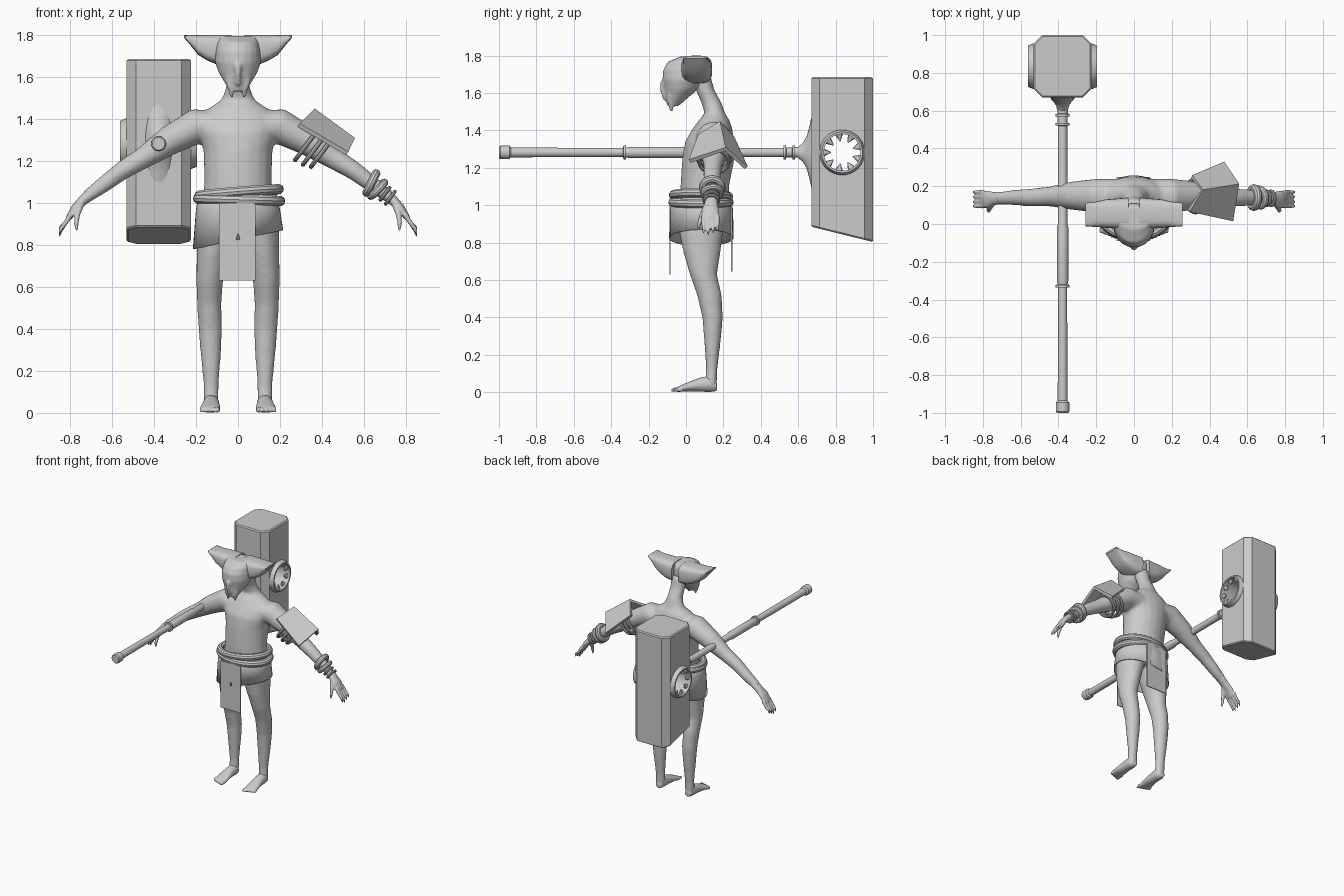
import bpy, bmesh, math
from mathutils import Vector, Matrix

cube = bpy.data.objects.get("Cube")
if cube:
    bpy.data.objects.remove(cube, do_unlink=True)

grey = bpy.data.materials.new("plain grey")
grey.use_nodes = True
GREY = (0.6, 0.6, 0.6, 1)
grey.diffuse_color = GREY
grey.node_tree.nodes["Principled BSDF"].inputs["Base Color"].default_value = GREY
X, Y, Z = Vector((1, 0, 0)), Vector((0, 1, 0)), Vector((0, 0, 1))


def finish(name, bm, smooth=True):
    bmesh.ops.remove_doubles(bm, verts=bm.verts, dist=0.0001)
    bmesh.ops.recalc_face_normals(bm, faces=bm.faces)
    mesh = bpy.data.meshes.new(name)
    bm.to_mesh(mesh)
    bm.free()
    mesh.materials.append(grey)
    ob = bpy.data.objects.new(name, mesh)
    bpy.context.collection.objects.link(ob)
    if smooth:
        bpy.ops.object.select_all(action='DESELECT')
        ob.select_set(True)
        bpy.context.view_layer.objects.active = ob
        bpy.ops.object.shade_smooth_by_angle(angle=math.radians(35))
    return ob


def loft(bm, sections, ref=X, axis=None, n=20, power=1.0, cap=True):
    """Skin oval sections (x, y, z, radius along ref, other radius)."""
    pts = [Vector(s[:3]) for s in sections]
    rings = []
    for i, s in enumerate(sections):
        t = axis or (pts[min(i + 1, len(pts) - 1)] - pts[max(i - 1, 0)]).normalized()
        a = (ref - t * t.dot(ref)).normalized()
        b = t.cross(a)
        ring = []
        for k in range(n):
            ang = math.tau * k / n
            c, d = math.cos(ang), math.sin(ang)
            c, d = (math.copysign(abs(v) ** power, v) for v in (c, d))
            ring.append(bm.verts.new(pts[i] + a * c * s[3] + b * d * s[4]))
        rings.append(ring)
    for r, q in zip(rings, rings[1:]):
        for k in range(n):
            bm.faces.new((r[k], r[(k + 1) % n], q[(k + 1) % n], q[k]))
    if cap:
        bm.faces.new(rings[0][::-1])
        bm.faces.new(rings[-1])


def torus(bm, center, axis, ra, rb, minor, ref=Y, n=40, m=10):
    """Oval ring around an axis."""
    axis = Vector(axis).normalized()
    a = (ref - axis * axis.dot(ref)).normalized()
    b = axis.cross(a)
    grid = []
    for i in range(n):
        t = math.tau * i / n
        out = a * math.cos(t) + b * math.sin(t)
        mid = Vector(center) + a * ra * math.cos(t) + b * rb * math.sin(t)
        grid.append([bm.verts.new(mid + out * minor * math.cos(math.tau * j / m)
                                  + axis * minor * math.sin(math.tau * j / m)) for j in range(m)])
    for i in range(n):
        for j in range(m):
            k, l = (i + 1) % n, (j + 1) % m
            bm.faces.new((grid[i][j], grid[k][j], grid[k][l], grid[i][l]))


def box(bm, size, center):
    mat = Matrix.Translation(center) @ Matrix.Diagonal((*size, 1))
    return bmesh.ops.create_cube(bm, size=1, matrix=mat)["verts"]


def melt(ob, voxel, passes):
    """Fuse overlapping volumes into one soft skin."""
    rem = ob.modifiers.new("fuse", 'REMESH')
    rem.mode, rem.voxel_size, rem.use_smooth_shade = 'VOXEL', voxel, True
    sm = ob.modifiers.new("soften", 'SMOOTH')
    sm.factor, sm.iterations = 0.5, passes


# Body: torso, neck, arms and legs
bm = bmesh.new()
loft(bm, [(0, .09, .9, .17, .12), (0, .1, 1.0, .17, .13), (0, .1, 1.1, .16, .13),
          (0, .12, 1.25, .165, .14), (0, .125, 1.34, .19, .13), (0, .14, 1.4, .19, .11),
          (0, .15, 1.45, .14, .085), (0, .155, 1.49, .08, .055), (0, .135, 1.55, .056, .054),
          (0, .1, 1.62, .056, .05), (0, .08, 1.7, .06, .05)], axis=Z)
for s in (-1, 1):
    loft(bm, [(s * .06, .14, 1.365, .1, .07), (s * .2, .15, 1.365, .09, .085),
              (s * .33, .15, 1.295, .075, .07), (s * .45, .145, 1.215, .052, .052),
              (s * .55, .14, 1.155, .047, .045), (s * .65, .14, 1.08, .04, .038),
              (s * .72, .135, 1.03, .033, .03)], ref=Y)
    loft(bm, [(s * .09, .08, .97, .08, .11), (s * .105, .08, .87, .092, .12),
              (s * .122, .085, .75, .075, .1), (s * .135, .093, .63, .064, .073),
              (s * .137, .125, .52, .058, .066), (s * .132, .142, .4, .056, .055),
              (s * .13, .142, .3, .05, .047), (s * .128, .138, .13, .036, .031),
              (s * .128, .132, .02, .036, .033)], axis=Z)
finish_body = finish("body", bm)
melt(finish_body, .012, 6)

# Feet with toes
for s, side in ((-1, "right"), (1, "left")):
    bm = bmesh.new()
    loft(bm, [(s * .128, .165, .03, .022, .024), (s * .128, .13, .045, .038, .044),
              (s * .129, .07, .04, .04, .037), (s * .132, .0, .026, .048, .023),
              (s * .134, -.04, .017, .05, .015)], axis=Y)
    for k in range(5):
        x = s * (.096 + .019 * k)
        loft(bm, [(x, -.02, .015, .011, .012), (x, -.06 + .004 * k, .014, .011, .013),
                  (x, -.08 + .008 * k, .01, .006, .008)], axis=Y, n=10)
    melt(finish(side + "_foot", bm), .006, 2)

# Hands with four fingers and a thumb
for s, side in ((-1, "right"), (1, "left")):
    bm = bmesh.new()
    loft(bm, [(s * .69, .138, 1.05, .034, .03), (s * .735, .135, 1.015, .034, .025),
              (s * .775, .13, .975, .046, .02), (s * .805, .13, .93, .044, .015)], ref=Y)
    for k in range(4):
        y, drop = .094 + .025 * k, .01 * abs(k - 1)
        loft(bm, [(s * .795, y, .945, .012, .013), (s * .825, y, .9, .011, .011),
                  (s * .845, y, .865 + drop, .009, .009), (s * .852, y, .838 + drop, .004, .004)],
             ref=Y, n=10)
    loft(bm, [(s * .745, .115, 1.0, .018, .016), (s * .765, .085, .945, .014, .014),
              (s * .77, .07, .9, .011, .011), (s * .768, .066, .865, .005, .005)], ref=Y, n=10)
    melt(finish(side + "_hand", bm), .006, 2)

# Head: tapering skull, brow ridge and two jaw points
bm = bmesh.new()
loft(bm, [(0, .03, 1.795, .09, .06), (0, .005, 1.765, .1, .105), (0, -.005, 1.72, .108, .118),
          (0, -.01, 1.67, .11, .115), (0, -.025, 1.62, .092, .09), (0, -.052, 1.57, .062, .058),
          (0, -.07, 1.53, .036, .03)], axis=Z)
loft(bm, [(0, -.11, 1.685, .014, .01), (0, -.122, 1.655, .019, .016), (0, -.122, 1.61, .014, .016),
          (0, -.108, 1.56, .012, .014)], axis=Z, n=12)
for s in (-1, 1):
    loft(bm, [(s * .045, -.07, 1.59, .02, .03), (s * .036, -.08, 1.55, .015, .02),
              (s * .028, -.078, 1.5, .005, .008)], axis=Z, n=12)
melt(finish("head", bm), .008, 3)

# Broad flat-topped ears, scooped out at the front
bm = bmesh.new()
for s in (-1, 1):
    loft(bm, [(s * .03, .055, 1.725, .085, .075), (s * .09, .055, 1.727, .08, .073),
              (s * .15, .055, 1.74, .075, .06), (s * .19, .052, 1.752, .068, .047),
              (s * .23, .05, 1.777, .064, .022), (s * .256, .05, 1.792, .062, .007)],
         ref=Y, axis=X, n=24, power=.6)
finish("ears", bm)

# Skirt with an uneven hem, and hanging flaps
bm = bmesh.new()
N = 48
rows = []
for k in range(N):
    a = math.tau * k / N
    hem = .825 + .045 * math.cos(a)
    rows.append([bm.verts.new((r * math.cos(a), .082 + q * math.sin(a), z))
                 for r, q, z in ((.185, .16, 1.04), (.2, .17, .97), (.215, .172, hem))])
for p, q in zip(rows, rows[1:] + rows[:1]):
    for j in (0, 1):
        bm.faces.new((p[j], q[j], q[j + 1], p[j + 1]))
skirt = finish("skirt", bm)
skirt.modifiers.new("cloth", 'SOLIDIFY').thickness = .006
for name, y, low in (("front_flap", -.086, .63), ("back_flap", .245, .645)):
    bm = bmesh.new()
    box(bm, (.175, .007, 1.0 - low), (-.004, y, (1.0 + low) / 2))
    finish(name, bm, False)

# Two crossing belt coils
bm = bmesh.new()
torus(bm, (.005, .08, 1.015), (.03, 0, 1), .15, .195, .025)
torus(bm, (.005, .08, 1.05), (-.08, .03, 1), .148, .19, .024)
finish("belt", bm)

# Left shoulder plate: two panels meeting on a ridge
bm = bmesh.new()
edges = [((.29, .07, 1.37), (.52, .02, 1.235)), ((.36, .18, 1.44), (.552, .21, 1.3)),
         ((.305, .25, 1.36), (.475, .322, 1.2))]
lines = [[bm.verts.new(p) for p in e] for e in edges]
for p, q in zip(lines, lines[1:]):
    bm.faces.new((p[0], p[1], q[1], q[0]))
plate = finish("shoulder_plate", bm, False)
sol = plate.modifiers.new("thickness", 'SOLIDIFY')
sol.thickness, sol.offset = .022, 0

# Left arm straps and bracer
down = Vector((.8, 0, -.6))
bm = bmesh.new()
for x, z, r in ((.325, 1.275, .088), (.36, 1.25, .084), (.395, 1.235, .078)):
    torus(bm, (x, .15, z), down, r, r, .011)
finish("arm_straps", bm)
bm = bmesh.new()
torus(bm, (.635, .14, 1.095), (.9, 0, -.45), .05, .05, .021)
torus(bm, (.665, .14, 1.065), (.7, .1, -.7), .046, .046, .018)
for x, z in ((.7, 1.043), (.725, 1.025)):
    torus(bm, (x, .136, z), down, .038, .036, .009)
finish("bracer", bm)

# Hammer handle, running front to back, with collars
HX, HZ = -.378, 1.282
bm = bmesh.new()
prof = [(-1, .03), (-.992, .036), (-.945, .036), (-.935, .026), (-.336, .024), (-.335, .037),
        (-.322, .037), (-.321, .026), (-.3, .03), (-.02, .03), (0, .025), (.52, .025),
        (.521, .037), (.535, .037), (.536, .026), (.568, .026), (.569, .037), (.583, .037),
        (.584, .028), (.61, .028)]
loft(bm, [(HX, y, HZ, r, r) for y, r in prof], axis=Y)
finish("hammer_handle", bm)
bm = bmesh.new()
loft(bm, [(HX, y, HZ, a, b) for y, a, b in ((.6, .028, .03), (.625, .034, .05), (.645, .046, .085),
                                            (.66, .06, .14), (.675, .066, .21))], axis=Y)
finish("handle_flare", bm)

# Hammer head: chamfered block, slanted underneath, bored through sideways
HY = .835
bm = bmesh.new()
verts = box(bm, (.306, .33, .885), (HX, HY, 1.2425))
for v in verts:
    if v.co.z < 1:
        v.co.z = .885 if v.co.y < HY else .803
upright = [e for e in bm.edges if abs(e.verts[0].co.z - e.verts[1].co.z) > .5]
bmesh.ops.bevel(bm, geom=upright, offset=.045, segments=1, affect='EDGES')
rims = [e for e in bm.edges if abs(e.verts[0].co.z - e.verts[1].co.z) < .5]
bmesh.ops.bevel(bm, geom=rims, offset=.008, segments=1, affect='EDGES')
block = finish("hammer_head", bm, False)
bm = bmesh.new()
loft(bm, [(HX + d, HY, HZ, .105, .105) for d in (-.3, .3)], ref=Y, axis=X, n=40)
cutter = finish("bore_cutter", bm, False)
cutter.hide_render = True
cutter.hide_set(True)
cut = block.modifiers.new("bore", 'BOOLEAN')
cut.operation, cut.object, cut.solver = 'DIFFERENCE', cutter, 'EXACT'

# Bore sleeve with flanges and inward teeth
bm = bmesh.new()
half = [(.183, .098), (.183, .109), (.155, .121), (.14, .121), (.14, .107)]
ring = half + [(-d, r) for d, r in reversed(half)] + half[:1]
loft(bm, [(HX + d, HY, HZ, r, r) for d, r in ring], ref=Y, axis=X, n=40, cap=False)
for d in (-.155, .155):
    for k in range(9):
        a = math.tau * (k + .5) / 9
        out = Vector((0, math.cos(a), math.sin(a)))
        c = Vector((HX + d, HY, HZ))
        loft(bm, [(*(c + out * .103), .016, .024), (*(c + out * .06), .001, .002)], ref=X, n=8)
finish("bore_sleeve", bm)
